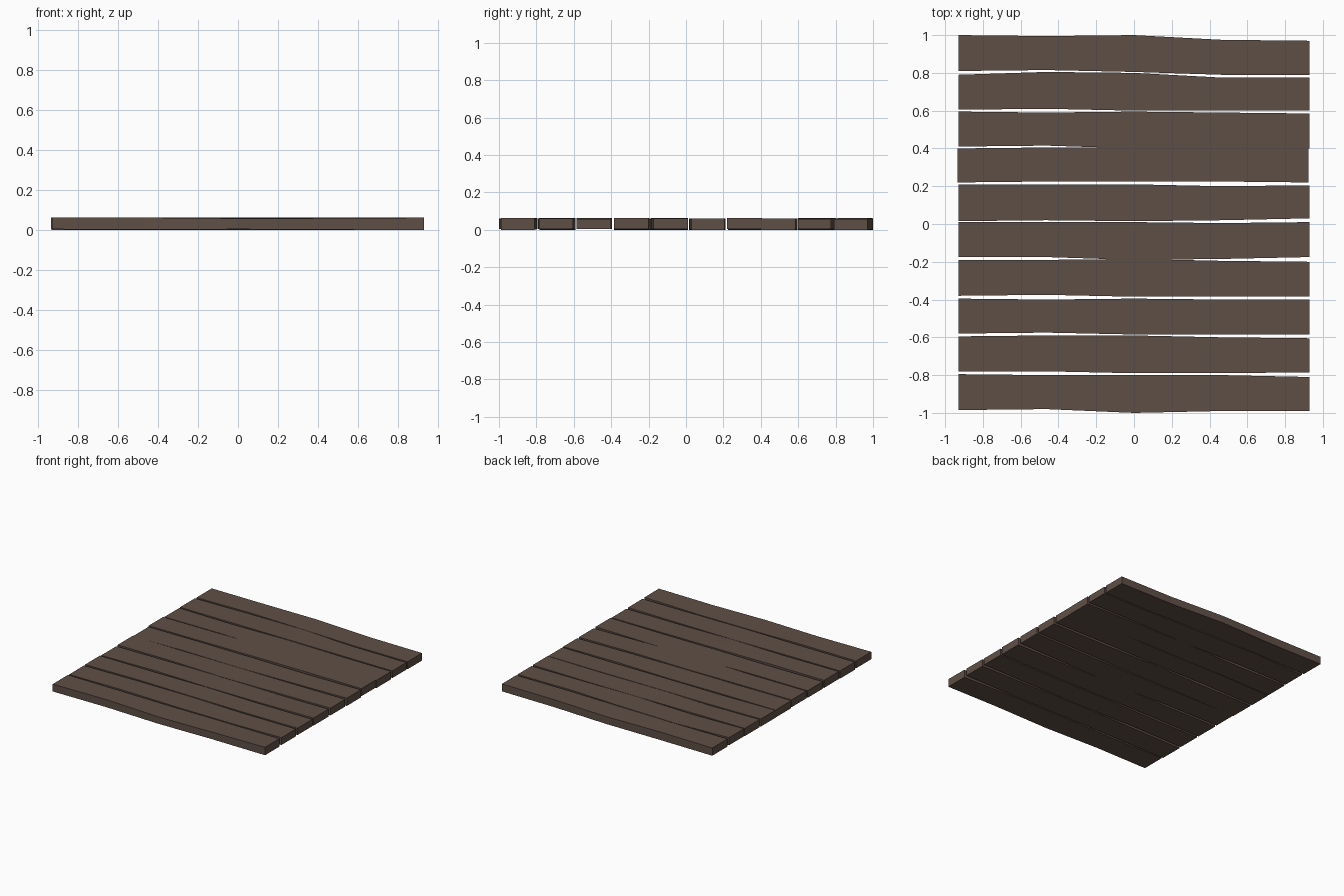
import bpy, bmesh, random

if "Cube" in bpy.data.objects:
    bpy.data.objects.remove(bpy.data.objects["Cube"])

random.seed(4)

wood = bpy.data.materials.new("dark brown wood")
wood.diffuse_color = (0.114, 0.078, 0.061, 1)
wood.use_nodes = True
wood.node_tree.nodes["Principled BSDF"].inputs["Base Color"].default_value = wood.diffuse_color

STATIONS = (-0.93, -0.465, 0.0, 0.465, 0.93)

# Hand-hewn plank outlines: back edge y and front edge y at each station
PLANKS = [
    ((1.00, .995, 1.00, .975, .97), (.81, .815, .805, .79, .79)),
    ((.79, .805, .80, .775, .775), (.605, .61, .60, .60, .60)),
    ((.595, .59, .595, .59, .585), (.41, .415, .40, .40, .40)),
    ((.40, .405, .405, .405, .40), (.22, .225, .225, .225, .22)),
    ((.21, .21, .21, .20, .205), (.015, .02, .015, .02, .03)),
    ((.01, .01, .01, .005, .01), (-.175, -.175, -.19, -.185, -.175)),
    ((-.19, -.19, -.185, -.195, -.20), (-.38, -.375, -.385, -.385, -.385)),
    ((-.395, -.40, -.395, -.40, -.40), (-.58, -.575, -.585, -.585, -.585)),
    ((-.595, -.59, -.59, -.60, -.605), (-.78, -.78, -.79, -.79, -.785)),
    ((-.795, -.80, -.80, -.80, -.81), (-.985, -.98, -1.0, -.99, -.99)),
]


def plank(name, back, front, dx):
    """Loft a rectangular section along the stations and cap both ends."""
    bm = bmesh.new()
    rings = []
    for x, yb, yf in zip(STATIONS, back, front):
        z0 = random.choice((0.0, 0.003, 0.005))
        z1 = 0.061 + random.choice((-0.002, 0.0, 0.002))
        rings.append([bm.verts.new((x + dx, y, z)) for y, z in
                      ((yf, z0), (yb, z0), (yb, z1), (yf, z1))])
    for a, b in zip(rings, rings[1:]):
        for i in range(4):
            j = (i + 1) % 4
            bm.faces.new((a[i], a[j], b[j], b[i]))
    bm.faces.new(rings[0])
    bm.faces.new(rings[-1])
    bmesh.ops.recalc_face_normals(bm, faces=bm.faces)
    mesh = bpy.data.meshes.new(name)
    bm.to_mesh(mesh)
    bm.free()
    mesh.materials.append(wood)
    obj = bpy.data.objects.new(name, mesh)
    bpy.context.collection.objects.link(obj)


# Ten floor planks, the fourth slipped slightly sideways
for n, (back, front) in enumerate(PLANKS, 1):
    plank(f"floor_plank_{n}", back, front, -0.005 if n == 4 else 0.0)
